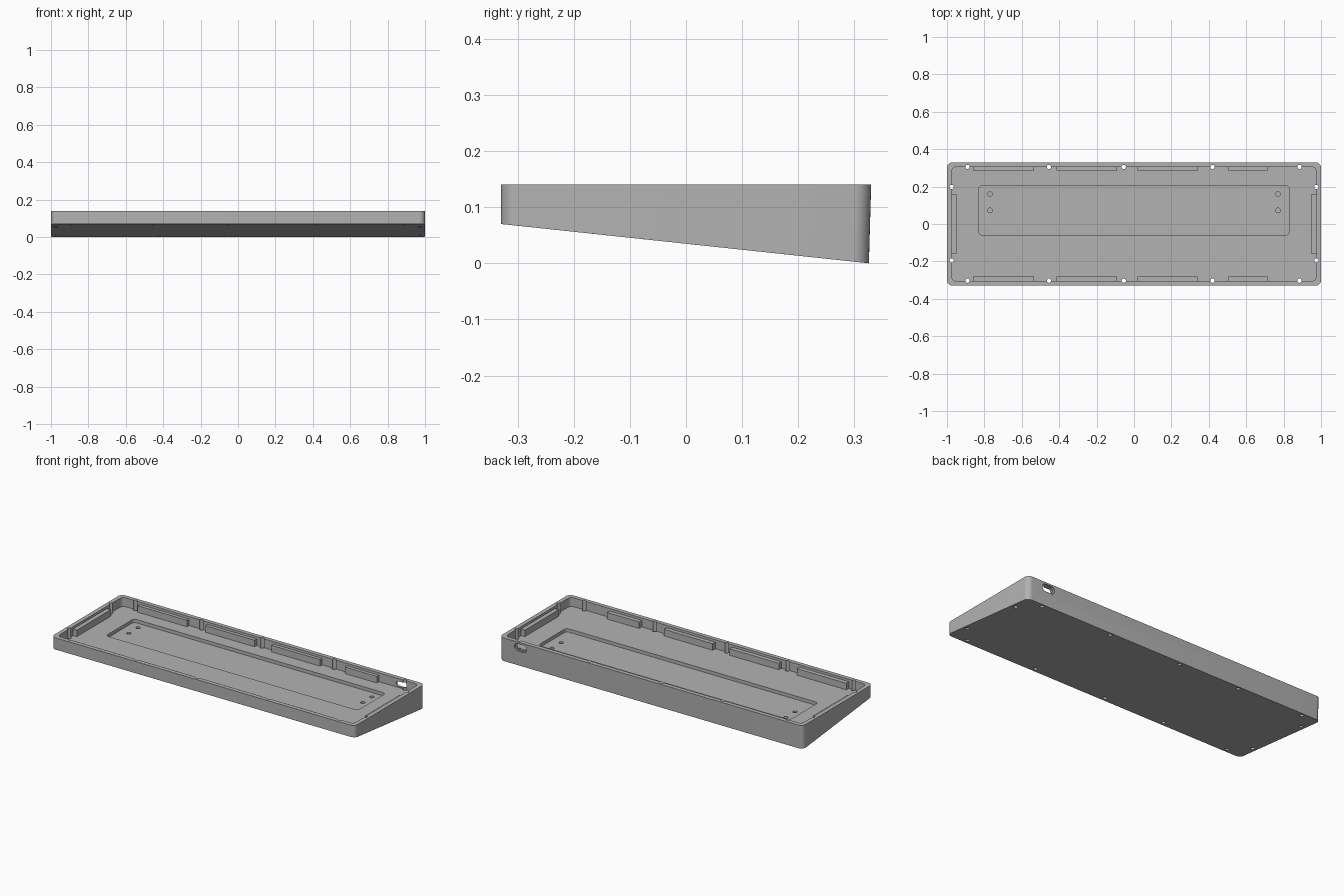
import bpy, bmesh, math
from mathutils import Matrix

cube = bpy.data.objects.get("Cube")
if cube:
    bpy.data.objects.remove(cube, do_unlink=True)

grey = bpy.data.materials.new("light_grey")
grey.use_nodes = True
COLOUR = (0.45, 0.45, 0.45, 1)
grey.diffuse_color = COLOUR
grey.node_tree.nodes["Principled BSDF"].inputs["Base Color"].default_value = COLOUR

W, D, TOP, FRONT_Z = 1.0, 0.33, 0.14, 0.07     # half width, half depth, rim, front underside
INNER_X, INNER_Y, FLOOR, RECESS = 0.975, 0.305, 0.087, 0.067


def outline(hx, hy, r, steps=8):
    """Rounded rectangle, counter-clockwise."""
    pts = []
    for i, (sx, sy) in enumerate([(1, 1), (-1, 1), (-1, -1), (1, -1)]):
        for k in range(steps + 1):
            a = math.pi / 2 * (i + k / steps)
            pts.append((sx * (hx - r) + r * math.cos(a), sy * (hy - r) + r * math.sin(a)))
    return pts


def prism(name, pts, z0, z1, centre=(0, 0), shape=None, turn=None):
    """Extrude an outline from z0 to z1; shape moves the lower ring."""
    bm = bmesh.new()
    low = [bm.verts.new((x + centre[0], y + centre[1], z0)) for x, y in pts]
    high = [bm.verts.new((x + centre[0], y + centre[1], z1)) for x, y in pts]
    if shape:
        for v in low:
            v.co = shape(v.co)
    bm.faces.new(low[::-1])
    bm.faces.new(high)
    for i in range(len(pts)):
        j = (i + 1) % len(pts)
        bm.faces.new((low[i], low[j], high[j], high[i]))
    if turn:
        bm.transform(turn)
    mesh = bpy.data.meshes.new(name)
    bm.to_mesh(mesh)
    bm.free()
    mesh.materials.append(grey)
    ob = bpy.data.objects.new(name, mesh)
    bpy.context.collection.objects.link(ob)
    return ob


def select(ob):
    bpy.ops.object.select_all(action="DESELECT")
    ob.select_set(True)
    bpy.context.view_layer.objects.active = ob


def cut(target, cutter):
    cutter.hide_render = True
    select(target)
    mod = target.modifiers.new("cut", "BOOLEAN")
    mod.operation, mod.solver, mod.object = "DIFFERENCE", "EXACT", cutter
    bpy.ops.object.modifier_apply(modifier=mod.name)
    bpy.data.objects.remove(cutter, do_unlink=True)


def circle(r, n=20):
    return [(r * math.cos(math.tau * i / n), r * math.sin(math.tau * i / n)) for i in range(n)]


# Wedge shell: sloping underside, back wall leaning slightly
def wedge(co):
    co.z = FRONT_Z * (D - co.y) / (2 * D)
    if co.y > 0.29:
        co.y -= 0.004
    return co


case = prism("case", outline(W, D, 0.03), 0, TOP, shape=wedge)

# Tray and the shallow floor recess
cut(case, prism("tray", outline(INNER_X, INNER_Y, 0.025), FLOOR, 0.3))
cut(case, prism("recess", outline(0.83, 0.132, 0.02), RECESS, 0.12, centre=(0, 0.073)))

# Screw holes through the case, along the inner walls
spots = [(x, y) for x in (-0.89, -0.455, -0.055, 0.42, 0.885) for y in (-0.303, 0.305)]
spots += [(x, y) for x in (-0.975, 0.975) for y in (-0.195, 0.198)]
for spot in spots:
    cut(case, prism("screw_hole", circle(0.0115), -0.1, 0.3, centre=spot))

# Blind holes in the recess
for x in (-0.77, 0.77):
    for y in (0.073, 0.16):
        cut(case, prism("blind_hole", circle(0.0125), 0.04, 0.1, centre=(x, y)))

# Stepped cable port in the back wall
port = Matrix.Translation((0.86, 0, 0.108)) @ Matrix.Rotation(math.pi / 2, 4, "X")
cut(case, prism("port_inner", outline(0.032, 0.015, 0.0145), -0.4, -0.29, turn=port))
cut(case, prism("port_outer", outline(0.041, 0.022, 0.0215), -0.4, -0.318, turn=port))

select(case)
bpy.ops.object.shade_smooth_by_angle(angle=math.radians(30))


# Support ledges against the inner walls
def ledge(name, x0, x1, y0, y1):
    hx, hy = (x1 - x0) / 2, (y1 - y0) / 2
    corners = [(-hx, -hy), (hx, -hy), (hx, hy), (-hx, hy)]
    prism(name, corners, FLOOR - 0.005, 0.126, centre=((x0 + x1) / 2, (y0 + y1) / 2))


for x0, x1 in ((-0.86, -0.535), (-0.415, -0.09), (0.02, 0.34), (0.505, 0.715)):
    ledge("back_ledge", x0, x1, 0.285, INNER_Y + 0.005)
    ledge("front_ledge", x0, x1, -INNER_Y - 0.005, -0.28)
ledge("left_ledge", 0.95, INNER_X + 0.005, -0.16, 0.16)
ledge("right_ledge", -INNER_X - 0.005, -0.95, -0.16, 0.16)
